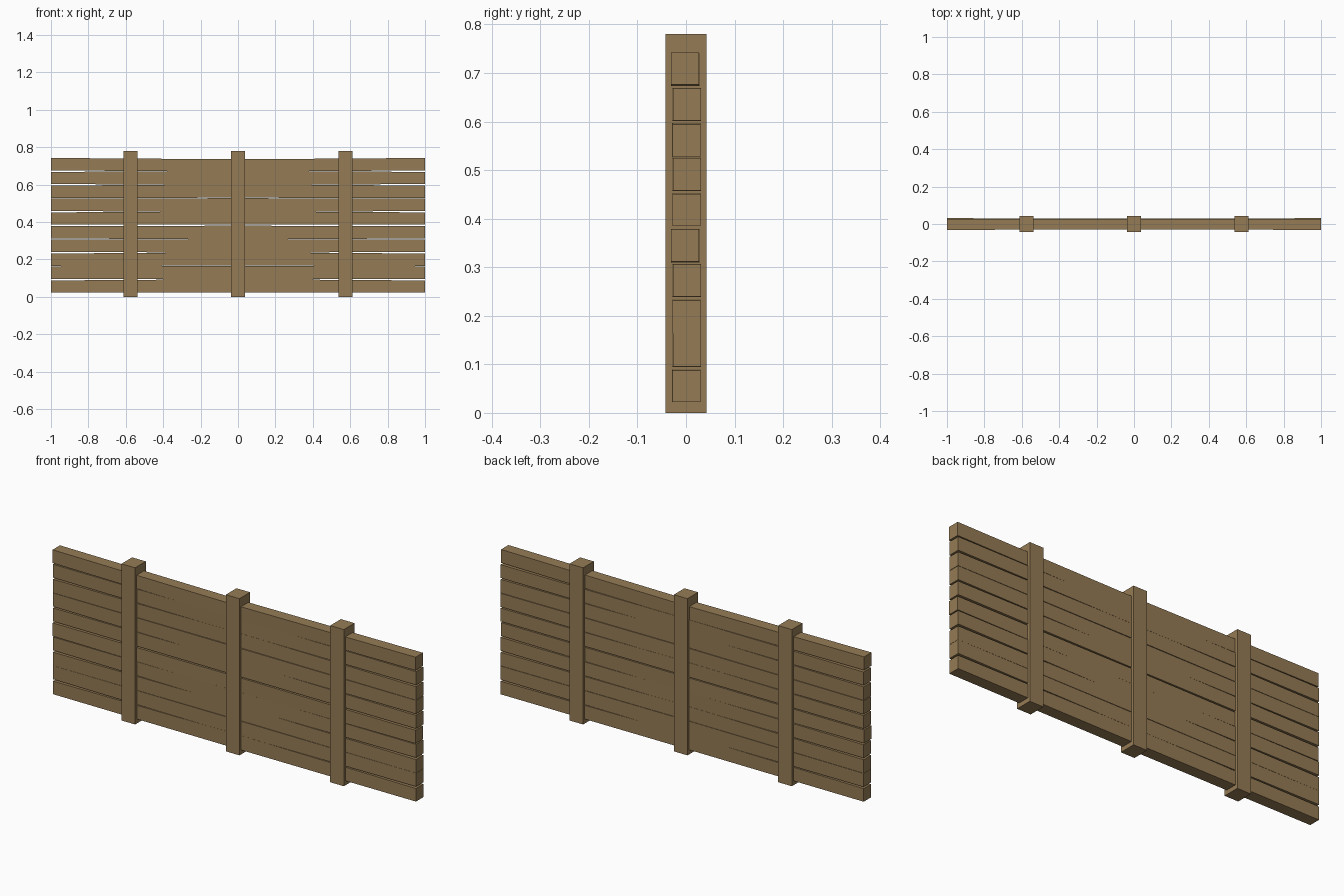
import bpy
import bmesh

if "Cube" in bpy.data.objects:
    bpy.data.objects.remove(bpy.data.objects["Cube"])

wood = bpy.data.materials.new("wood")
wood.diffuse_color = (0.30, 0.20, 0.09, 1)
wood.use_nodes = True
wood.node_tree.nodes["Principled BSDF"].inputs["Base Color"].default_value = wood.diffuse_color


def loft(name, sections):
    """Bridge rectangular sections (x, y0, y1, z0, z1) along x and cap the ends."""
    bm = bmesh.new()
    rings = [[bm.verts.new((x, y, z)) for y, z in ((y0, z0), (y1, z0), (y1, z1), (y0, z1))]
             for x, y0, y1, z0, z1 in sections]
    for a, b in zip(rings, rings[1:]):
        for i in range(4):
            j = (i + 1) % 4
            bm.faces.new((a[i], a[j], b[j], b[i]))
    bm.faces.new(rings[0])
    bm.faces.new(rings[-1])
    bmesh.ops.recalc_face_normals(bm, faces=bm.faces)
    mesh = bpy.data.meshes.new(name)
    bm.to_mesh(mesh)
    bm.free()
    mesh.materials.append(wood)
    obj = bpy.data.objects.new(name, mesh)
    bpy.context.collection.objects.link(obj)
    return obj


# Upright posts
for i, x in enumerate((-0.575, 0, 0.575)):
    loft(f"post_{i + 1}", [(x + s * 0.0375, -0.042, 0.042, 0, 0.78) for s in (-1, 1)])

# Horizontal planks, swelling towards the middle:
# bottom and top at the ends, bottom and top at the centre, depth offset at the ends
planks = [
    (0.022, 0.087, 0.022, 0.094, 0.001),
    (0.096, 0.163, 0.092, 0.165, 0.002),
    (0.164, 0.231, 0.167, 0.238, 0.001),
    (0.240, 0.306, 0.236, 0.308, 0.002),
    (0.312, 0.378, 0.306, 0.380, -0.002),
    (0.385, 0.451, 0.385, 0.457, 0.001),
    (0.458, 0.525, 0.455, 0.527, 0.002),
    (0.527, 0.594, 0.530, 0.602, 0.001),
    (0.602, 0.668, 0.600, 0.670, 0.002),
    (0.676, 0.742, 0.668, 0.735, -0.002),
]
for i, (e0, e1, c0, c1, dy) in enumerate(planks):
    mid = -0.001 + 0.0006 * (i % 3)
    loft(f"plank_{i + 1}", [
        (-1, dy - 0.029, dy + 0.029, e0, e1),
        (0, mid - 0.029, mid + 0.029, c0, c1),
        (1, dy - 0.029, dy + 0.029, e0, e1),
    ])
